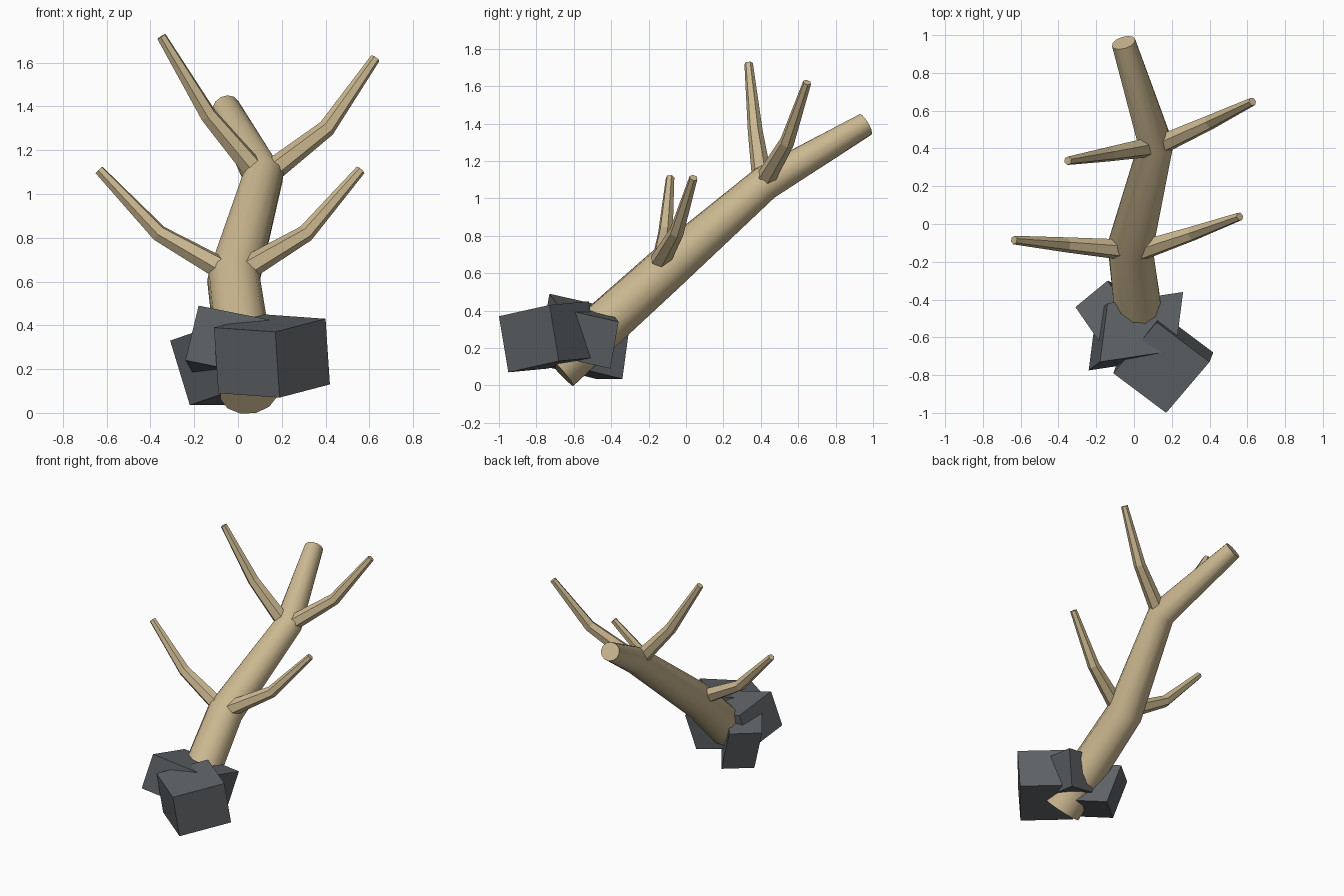
import bpy, bmesh, math
from mathutils import Vector

if "Cube" in bpy.data.objects:
    bpy.data.objects.remove(bpy.data.objects["Cube"])


def material(name, rgb):
    m = bpy.data.materials.new(name)
    m.diffuse_color = (*rgb, 1)
    m.use_nodes = True
    m.node_tree.nodes["Principled BSDF"].inputs["Base Color"].default_value = m.diffuse_color
    return m


WOOD = material("pale wood", (0.60, 0.48, 0.28))
STONE = material("dark stone", (0.115, 0.125, 0.135))


def finish(name, bm, mat, smooth=False):
    bmesh.ops.recalc_face_normals(bm, faces=bm.faces)
    mesh = bpy.data.meshes.new(name)
    bm.to_mesh(mesh)
    bm.free()
    mesh.materials.append(mat)
    ob = bpy.data.objects.new(name, mesh)
    bpy.context.collection.objects.link(ob)
    if smooth:
        bpy.ops.object.select_all(action='DESELECT')
        ob.select_set(True)
        bpy.context.view_layer.objects.active = ob
        bpy.ops.object.shade_smooth_by_angle(angle=math.radians(40))


def limb(name, path, radii, sides, smooth=False):
    """Tapered tube with one ring at each path point."""
    pts = [Vector(p) for p in path]
    bm = bmesh.new()
    rings = []
    for i, p in enumerate(pts):
        before = (p - pts[i - 1]).normalized() if i else Vector()
        after = (pts[i + 1] - p).normalized() if i < len(pts) - 1 else Vector()
        t = (before + after).normalized()
        u = t.cross(Vector((0.3, -1, 0.2))).normalized()
        v = t.cross(u)
        rings.append([bm.verts.new(p + radii[i] * (math.cos(a) * u + math.sin(a) * v))
                      for a in (math.tau * k / sides for k in range(sides))])
    for r, s in zip(rings, rings[1:]):
        for k in range(sides):
            n = (k + 1) % sides
            bm.faces.new((r[k], r[n], s[n], s[k]))
    bm.faces.new(rings[0])
    bm.faces.new(rings[-1])
    finish(name, bm, WOOD, smooth)


def rock(name, corner, *edges):
    """Skewed block given by one corner and three edge vectors."""
    c = Vector(corner)
    a, b, d = (Vector(e) for e in edges)
    bm = bmesh.new()
    bmesh.ops.create_cube(bm, size=1)
    for v in bm.verts:
        v.co = c + a * (v.co.x + 0.5) + b * (v.co.y + 0.5) + d * (v.co.z + 0.5)
    finish(name, bm, STONE)


# Leaning trunk
limb("trunk",
     [(0.05, -0.69, 0.095), (-0.02, -0.12, 0.61), (0.115, 0.42, 1.08), (-0.055, 0.96, 1.395)],
     [0.135, 0.122, 0.094, 0.064], 12, True)

# Bent side branches
branches = {
    "lower_left_branch": [(-0.06, -0.135, 0.65), (-0.36, -0.11, 0.82), (-0.635, -0.085, 1.11)],
    "lower_right_branch": [(0.04, -0.14, 0.66), (0.31, -0.05, 0.82), (0.56, 0.04, 1.11)],
    "upper_left_branch": [(0.10, 0.41, 1.08), (-0.135, 0.37, 1.36), (-0.35, 0.335, 1.72)],
    "upper_right_branch": [(0.12, 0.41, 1.08), (0.405, 0.54, 1.30), (0.627, 0.648, 1.62)],
}
for name, path in branches.items():
    limb(name, path, [0.055, 0.04, 0.023], 6)

# Rocks around the foot
rock("front_rock", (0.17, -1.0, 0.37), (0.23, 0.27, 0.06), (-0.28, 0.21, 0.02), (0.02, 0.05, -0.30))
rock("top_rock", (-0.18, -0.73, 0.49), (0.40, 0.06, -0.08), (0.04, 0.31, -0.07), (-0.06, -0.045, -0.25))
rock("back_rock", (-0.31, -0.44, 0.33), (0.17, 0.14, 0.0), (0.20, -0.29, 0.07), (0.09, -0.04, -0.295))
